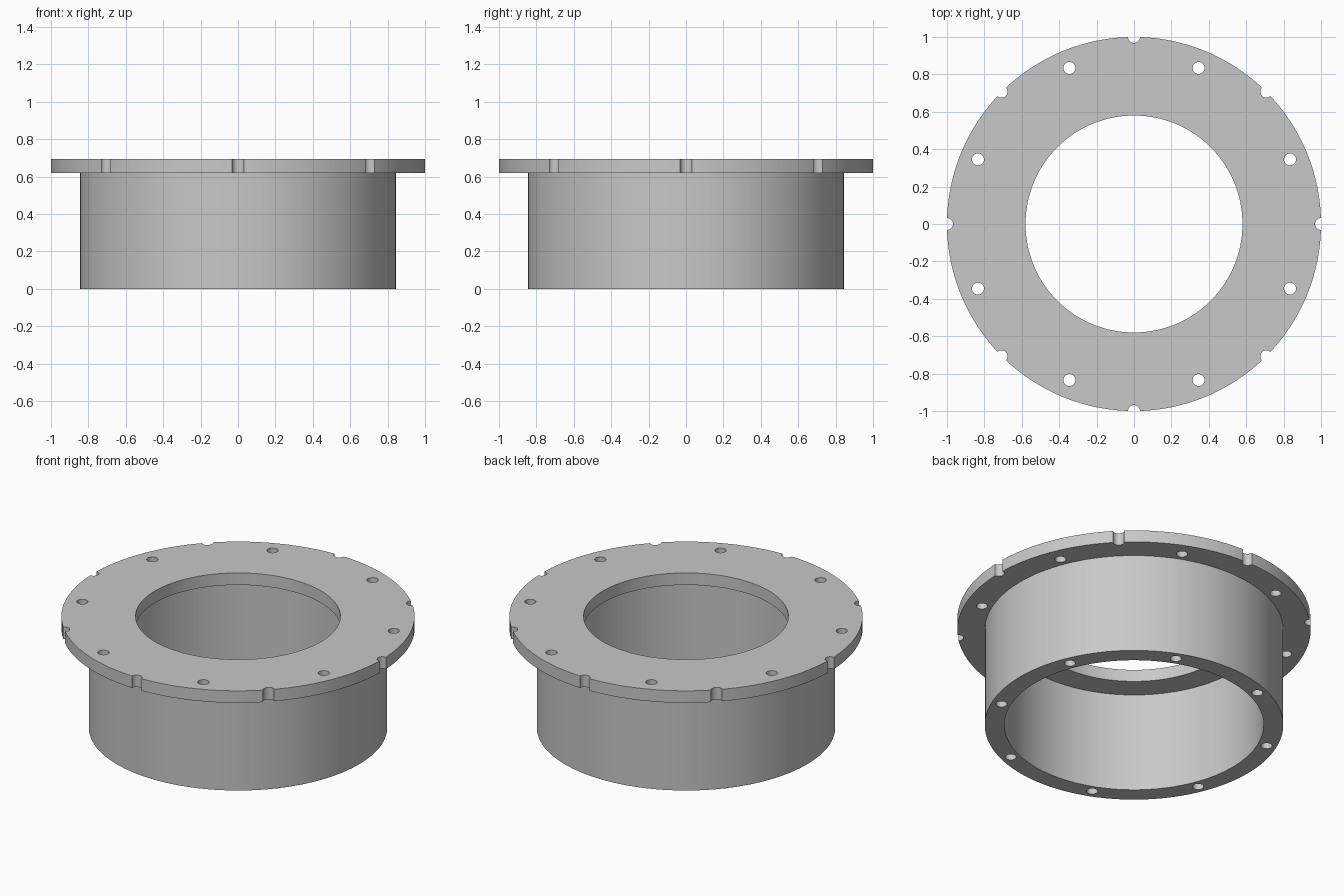
import bpy, bmesh, math
from mathutils import Matrix

cube = bpy.data.objects.get("Cube")
if cube:
    bpy.data.objects.remove(cube, do_unlink=True)

SEGMENTS = 128
HOLE_R = 0.032
FLANGE_Z, TOP_Z = 0.62, 0.695

grey = bpy.data.materials.new("light grey")
grey.use_nodes = True
grey.diffuse_color = (0.58, 0.58, 0.58, 1)
grey.node_tree.nodes["Principled BSDF"].inputs["Base Color"].default_value = grey.diffuse_color


def add_object(name, bm):
    bmesh.ops.recalc_face_normals(bm, faces=bm.faces)
    mesh = bpy.data.meshes.new(name)
    bm.to_mesh(mesh)
    bm.free()
    obj = bpy.data.objects.new(name, mesh)
    obj.data.materials.append(grey)
    bpy.context.collection.objects.link(obj)
    return obj


def ring(name, inner, outer, bottom, top):
    """Revolve a rectangular section into a closed ring."""
    bm = bmesh.new()
    section = [(inner, bottom), (outer, bottom), (outer, top), (inner, top)]
    rows = []
    for i in range(SEGMENTS):
        a = math.tau * i / SEGMENTS
        rows.append([bm.verts.new((r * math.cos(a), r * math.sin(a), z)) for r, z in section])
    for i, row in enumerate(rows):
        nxt = rows[(i + 1) % SEGMENTS]
        for j in range(4):
            k = (j + 1) % 4
            bm.faces.new((row[j], nxt[j], nxt[k], row[k]))
    return add_object(name, bm)


def drill(obj, radius, start, bottom, top):
    """Cut eight evenly spaced vertical holes on a circle."""
    bm = bmesh.new()
    for i in range(8):
        a = math.radians(start + 45 * i)
        place = Matrix.Translation((radius * math.cos(a), radius * math.sin(a), (bottom + top) / 2))
        bmesh.ops.create_cone(bm, cap_ends=True, segments=24, radius1=HOLE_R,
                              radius2=HOLE_R, depth=top - bottom, matrix=place)
    cutter = add_object("hole_cutter", bm)
    cutter.hide_render = True
    mod = obj.modifiers.new("holes", 'BOOLEAN')
    mod.operation = 'DIFFERENCE'
    mod.solver = 'EXACT'
    mod.object = cutter
    select(obj)
    bpy.ops.object.modifier_apply(modifier=mod.name)
    bpy.data.objects.remove(cutter, do_unlink=True)


def select(obj):
    bpy.ops.object.select_all(action='DESELECT')
    obj.select_set(True)
    bpy.context.view_layer.objects.active = obj


# Flange plate with bolt holes and rim notches
flange = ring("flange", 0.58, 1.0, FLANGE_Z, TOP_Z)
drill(flange, 0.903, 22.5, FLANGE_Z - 0.1, TOP_Z + 0.1)
drill(flange, 1.0, 0, FLANGE_Z - 0.1, TOP_Z + 0.1)

# Sleeve with blind screw holes in its lower rim
sleeve = ring("sleeve", 0.734, 0.845, 0, FLANGE_Z)
drill(sleeve, 0.787, 22.5, -0.1, 0.2)

for part in (flange, sleeve):
    select(part)
    bpy.ops.object.shade_smooth_by_angle(angle=math.radians(30))
